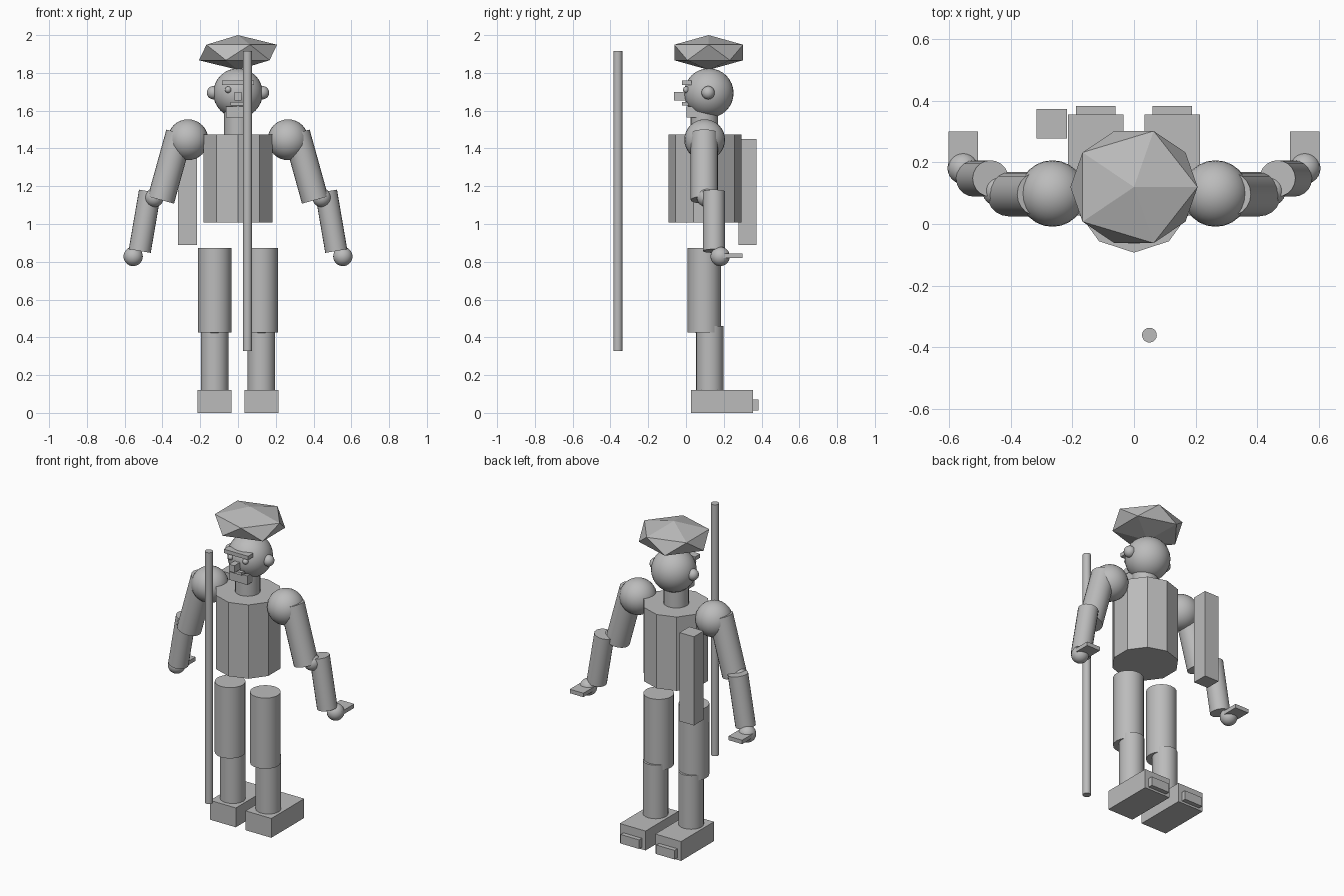
import bpy
import math
from mathutils import Vector

if "Cube" in bpy.data.objects:
    bpy.data.objects.remove(bpy.data.objects["Cube"], do_unlink=True)

grey = bpy.data.materials.new("plain grey")
grey.use_nodes = True
grey.diffuse_color = (0.5, 0.5, 0.5, 1)
grey.node_tree.nodes["Principled BSDF"].inputs["Base Color"].default_value = (0.5, 0.5, 0.5, 1)


def finish(name, smooth):
    ob = bpy.context.object
    ob.name = name
    ob.data.materials.append(grey)
    if smooth:
        bpy.ops.object.shade_smooth_by_angle(angle=math.radians(40))
    return ob


def box(name, x, y, z):
    """Box from (low, high) ranges on each axis."""
    bpy.ops.mesh.primitive_cube_add(size=1, location=[(a + b) / 2 for a, b in (x, y, z)])
    ob = finish(name, False)
    ob.scale = [b - a for a, b in (x, y, z)]
    return ob


def ball(name, centre, radius, segments=24):
    bpy.ops.mesh.primitive_uv_sphere_add(segments=segments, ring_count=16,
                                         radius=radius, location=centre)
    return finish(name, True)


def rod(name, start, end, radius, sides=20, smooth=True):
    """Cylinder between two points."""
    start, end = Vector(start), Vector(end)
    axis = end - start
    bpy.ops.mesh.primitive_cylinder_add(vertices=sides, radius=radius, depth=axis.length,
                                        location=(start + end) / 2)
    ob = finish(name, smooth)
    ob.rotation_euler = axis.to_track_quat('Z', 'Y').to_euler()
    return ob


# Torso and neck
bpy.ops.mesh.primitive_cylinder_add(vertices=10, radius=0.193, depth=0.466,
                                    location=(0, 0.1, 1.242))
finish("torso", False)
rod("neck", (0, 0.097, 1.45), (0, 0.097, 1.62), 0.073)

# Head and face
ball("head", (0, 0.121, 1.693), 0.131, 32)
box("brow", (-0.085, 0.085), (-0.02, 0.03), (1.737, 1.761))
box("nose", (-0.019, 0.019), (-0.063, 0.03), (1.655, 1.70))
box("mouth", (-0.04, 0.04), (-0.022, 0.04), (1.628, 1.646))
box("chin", (-0.063, 0.063), (0.003, 0.1), (1.565, 1.622))

# Faceted cap
bpy.ops.mesh.primitive_ico_sphere_add(subdivisions=1, radius=1, location=(0, 0.12, 1.908))
finish("cap", False).scale = (0.231, 0.214, 0.092)

# Paired parts
for side, s in (("left", 1), ("right", -1)):
    def span(a, b):
        return tuple(sorted((s * a, s * b)))

    ball(side + "_ear", (s * 0.13, 0.117, 1.695), 0.035, 16)
    ball(side + "_eye", (s * 0.052, 0.001, 1.711), 0.017, 16)

    # Arm
    ball(side + "_shoulder", (s * 0.265, 0.099, 1.446), 0.108)
    rod(side + "_upper_arm", (s * 0.31, 0.097, 1.481), (s * 0.408, 0.097, 1.127), 0.072)
    ball(side + "_elbow", (s * 0.443, 0.108, 1.14), 0.05)
    rod(side + "_forearm", (s * 0.466, 0.148, 1.172), (s * 0.52, 0.148, 0.857), 0.059)
    ball(side + "_hand", (s * 0.555, 0.181, 0.828), 0.051)
    box(side + "_fingers", span(0.507, 0.602), (0.17, 0.3), (0.82, 0.845))

    # Leg
    rod(side + "_thigh", (s * 0.123, 0.097, 0.425), (s * 0.123, 0.097, 0.872), 0.088)
    ball(side + "_knee", (s * 0.124, 0.105, 0.472), 0.072)
    rod(side + "_shin", (s * 0.124, 0.126, 0.1), (s * 0.124, 0.126, 0.46), 0.073)
    box(side + "_foot", span(0.034, 0.214), (0.027, 0.355), (0, 0.122))
    box(side + "_heel", span(0.06, 0.188), (0.33, 0.383), (0.013, 0.07))

# Case behind the right shoulder and staff in front
box("back_case", (-0.317, -0.217), (0.277, 0.374), (0.89, 1.45))
rod("staff", (0.05, -0.361, 0.328), (0.05, -0.361, 1.915), 0.024)
